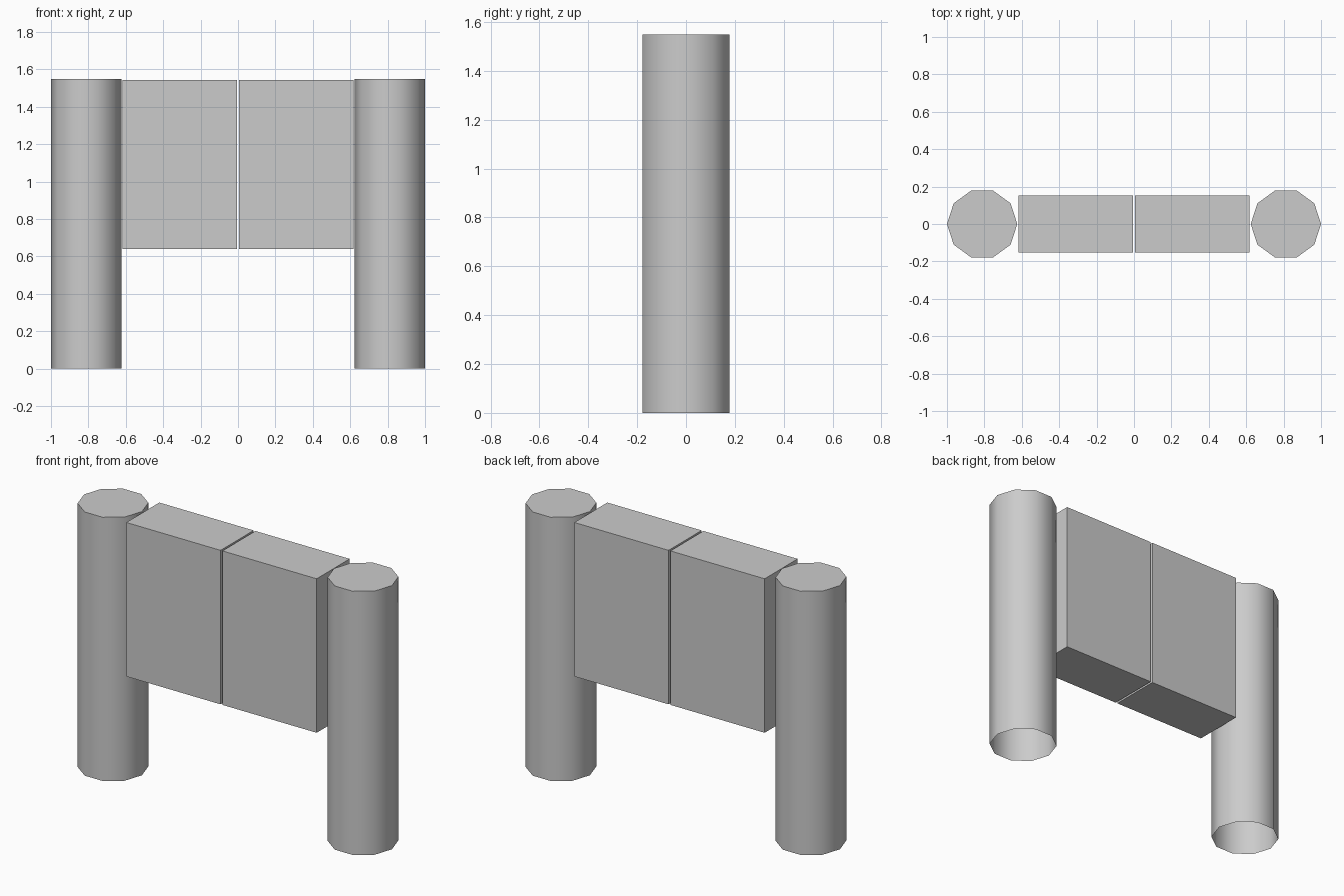
import bpy
import bmesh
import math
from mathutils import Matrix, Vector

cube = bpy.data.objects.get("Cube")
if cube:
    bpy.data.objects.remove(cube, do_unlink=True)

# Single grey finish
grey = bpy.data.materials.new("light grey")
grey.use_nodes = True
colour = (0.6, 0.6, 0.6, 1)
grey.diffuse_color = colour
grey.node_tree.nodes["Principled BSDF"].inputs["Base Color"].default_value = colour

HEIGHT = 1.548
RADIUS = 0.188


def add_object(name, bm, location):
    mesh = bpy.data.meshes.new(name)
    bm.to_mesh(mesh)
    bm.free()
    mesh.materials.append(grey)
    obj = bpy.data.objects.new(name, mesh)
    obj.location = location
    bpy.context.collection.objects.link(obj)
    return obj


def add_post(name, x):
    # Ten-sided post, closed on top and open underneath, corners on the x axis
    bm = bmesh.new()
    ring = [bm.verts.new((RADIUS * math.cos(math.tau * i / 10),
                          RADIUS * math.sin(math.tau * i / 10), 0))
            for i in range(10)]
    cap = bm.faces.new(ring)
    result = bmesh.ops.extrude_face_region(bm, geom=[cap])
    top = [v for v in result["geom"] if isinstance(v, bmesh.types.BMVert)]
    bmesh.ops.translate(bm, verts=top, vec=(0, 0, HEIGHT))
    bottom = [f for f in bm.faces if all(v.co.z < 0.01 for v in f.verts)]
    bmesh.ops.delete(bm, geom=bottom, context='FACES_ONLY')
    bmesh.ops.recalc_face_normals(bm, faces=bm.faces)
    if max(bm.faces, key=lambda f: f.calc_center_median().z).normal.z < 0:
        bmesh.ops.reverse_faces(bm, faces=bm.faces)
    post = add_object(name, bm, (x, 0, 0))
    bpy.ops.object.select_all(action='DESELECT')
    post.select_set(True)
    bpy.context.view_layer.objects.active = post
    bpy.ops.object.shade_smooth_by_angle(angle=math.radians(40))


def add_panel(name, x):
    # Thick panel hung between the posts
    bm = bmesh.new()
    size = Matrix.Diagonal(Vector((0.612, 0.306, 0.904, 1)))
    bmesh.ops.create_cube(bm, size=1, matrix=size)
    add_object(name, bm, (x, 0, 1.092))


for side, sign in (("left", 1), ("right", -1)):
    add_post(side + "_post", sign * (1 - RADIUS))
    add_panel(side + "_panel", sign * 0.312)
